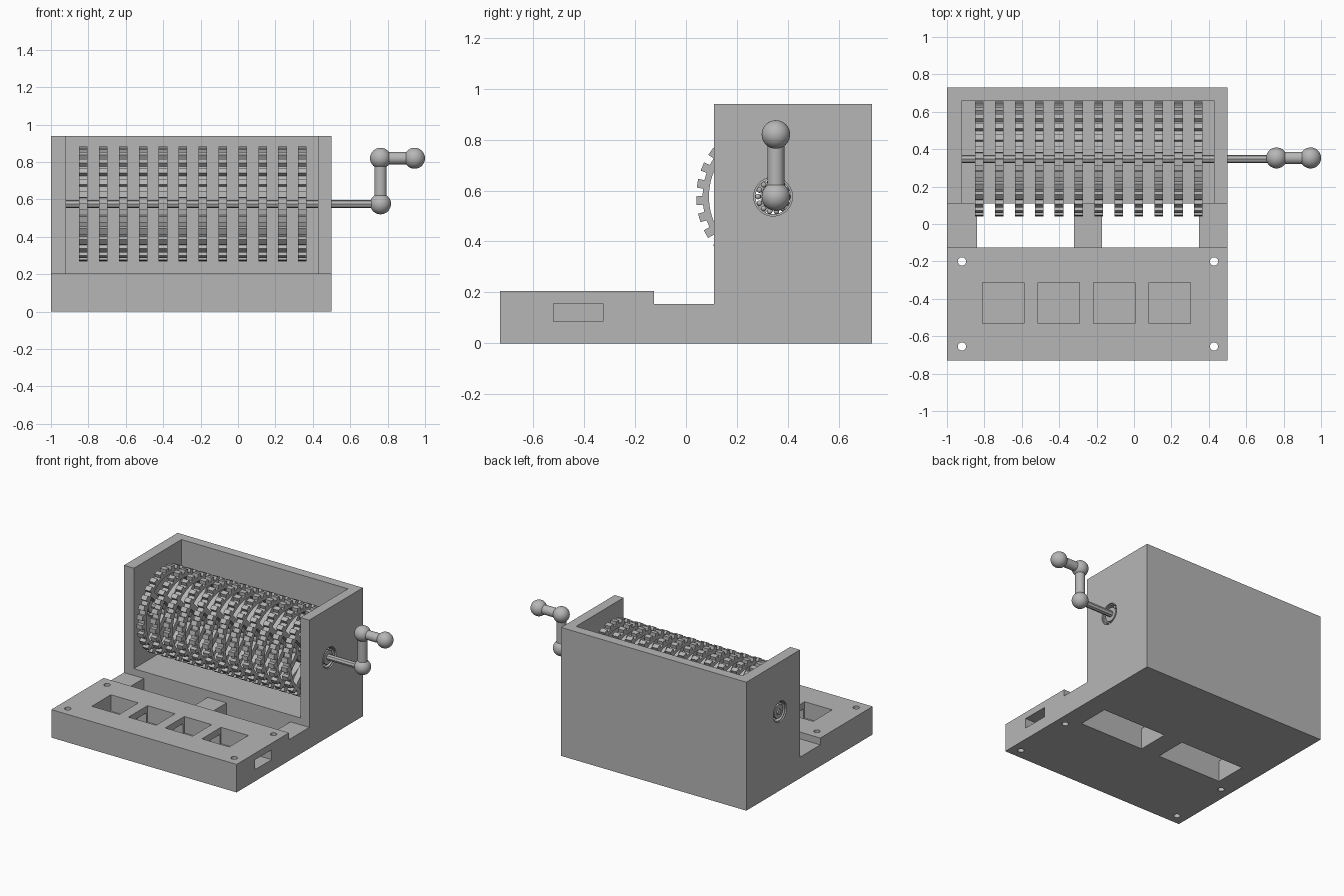
import bpy, bmesh, math
from mathutils import Matrix, Vector

old = bpy.data.objects.get("Cube")
if old:
    bpy.data.objects.remove(old, do_unlink=True)

GREY = (0.47, 0.47, 0.47, 1)
grey = bpy.data.materials.new("plain_grey")
grey.use_nodes = True
grey.diffuse_color = GREY
grey.node_tree.nodes["Principled BSDF"].inputs["Base Color"].default_value = GREY

AXIS_Y, AXIS_Z = 0.347, 0.576


def finish(name, bm, smooth=False):
    bmesh.ops.recalc_face_normals(bm, faces=bm.faces)
    mesh = bpy.data.meshes.new(name)
    bm.to_mesh(mesh)
    bm.free()
    mesh.materials.append(grey)
    ob = bpy.data.objects.new(name, mesh)
    bpy.context.collection.objects.link(ob)
    if smooth:
        bpy.ops.object.select_all(action="DESELECT")
        ob.select_set(True)
        bpy.context.view_layer.objects.active = ob
        bpy.ops.object.shade_smooth_by_angle(angle=math.radians(40))
    return ob


def add_box(bm, lo, hi, turn=Matrix()):
    lo, hi = Vector(lo), Vector(hi)
    size = Matrix.Diagonal((*(hi - lo), 1))
    bmesh.ops.create_cube(bm, size=1, matrix=turn @ Matrix.Translation((lo + hi) / 2) @ size)


def add_rod(bm, a, b, radius, sides=32):
    a, b = Vector(a), Vector(b)
    turn = (b - a).to_track_quat("Z", "Y").to_matrix().to_4x4()
    bmesh.ops.create_cone(bm, cap_ends=True, segments=sides, radius1=radius, radius2=radius,
                          depth=(b - a).length, matrix=Matrix.Translation((a + b) / 2) @ turn)


def add_ring(bm, x0, x1, outer, inner, angles):
    """Flat-sided ring about the x axis; outer holds one radius per angle."""
    loops = []
    for x, radii in ((x0, outer), (x1, outer), (x1, inner), (x0, inner)):
        loops.append([bm.verts.new((x, r * math.cos(a), r * math.sin(a)))
                      for r, a in zip(radii, angles)])
    n = len(angles)
    for k in range(4):
        p, q = loops[k], loops[(k + 1) % 4]
        for i in range(n):
            j = (i + 1) % n
            bm.faces.new((p[i], p[j], q[j], q[i]))


def cut(target, fill):
    bm = bmesh.new()
    fill(bm)
    cutter = finish("cutter", bm)
    cutter.hide_render = True
    mod = target.modifiers.new("cut", "BOOLEAN")
    mod.operation, mod.solver, mod.object = "DIFFERENCE", "EXACT", cutter
    bpy.context.view_layer.objects.active = target
    bpy.ops.object.modifier_apply(modifier=mod.name)
    bpy.data.objects.remove(cutter, do_unlink=True)


# Housing: stepped side profile extruded across the width
bm = bmesh.new()
profile = [(-0.73, 0), (0.73, 0), (0.73, 0.94), (0.11, 0.94),
           (0.11, 0.155), (-0.125, 0.155), (-0.125, 0.205), (-0.73, 0.205)]
face = bm.faces.new([bm.verts.new((-1, y, z)) for y, z in profile])
moved = bmesh.ops.extrude_face_region(bm, geom=[face])["geom"]
bmesh.ops.translate(bm, vec=(1.5, 0, 0),
                    verts=[v for v in moved if isinstance(v, bmesh.types.BMVert)])
housing = finish("housing", bm)

# Drum chamber, open at the top and front
cut(housing, lambda b: add_box(b, (-0.92, 0, 0.205), (0.428, 0.66, 1.2)))


# Two openings through the lower bridge
def bridge_openings(b):
    for x in (-0.84, -0.17):
        add_box(b, (x, -0.125, -0.1), (x + 0.518, 0.11, 0.18))


# Square button pockets in the front deck
def pockets(b):
    for i in range(4):
        x = -0.81 + i * 0.297
        add_box(b, (x, -0.533, 0.085), (x + 0.222, -0.313, 0.3))


# Screw holes at the deck corners
def screw_holes(b):
    for x in (-0.92, 0.428):
        for y in (-0.655, -0.2):
            add_rod(b, (x, y, -0.1), (x, y, 0.3), 0.022, 24)


cut(housing, bridge_openings)
cut(housing, pockets)
cut(housing, lambda b: add_box(b, (-0.7, -0.52, 0.085), (0.6, -0.325, 0.157)))
cut(housing, screw_holes)
cut(housing, lambda b: add_rod(b, (-1.2, AXIS_Y - 0.005, AXIS_Z), (0.7, AXIS_Y - 0.005, AXIS_Z), 0.076, 48))

# Toothed wheels on spokes, repeated along the axle
bm = bmesh.new()
TEETH = 28
angles, outer = [], []
for t in range(TEETH):
    middle = math.pi + math.radians(3) + t * math.tau / TEETH
    for offset, r in ((-0.27, 0.282), (-0.25, 0.307), (0.25, 0.307), (0.27, 0.282)):
        angles.append(middle + offset * math.tau / TEETH)
        outer.append(r)
HALF = 0.023
add_ring(bm, -HALF, HALF, outer, [0.257] * len(angles), angles)
add_rod(bm, (-HALF, 0, 0), (HALF, 0, 0), 0.05)
for k in range(4):
    turn = Matrix.Rotation(math.pi / 4 + k * math.pi / 2, 4, "X")
    add_box(bm, (-HALF * 0.9, -0.02, 0.03), (HALF * 0.9, 0.02, 0.265), turn)
wheels = finish("toothed_wheels", bm)
wheels.location = (-0.827, AXIS_Y, AXIS_Z)
array = wheels.modifiers.new("row", "ARRAY")
array.count = 12
array.use_relative_offset = False
array.use_constant_offset = True
array.constant_offset_displace = (0.1065, 0, 0)

# Ball bearings in both side walls
for side, x0, x1 in (("right", -0.99, -0.93), ("left", 0.438, 0.49)):
    bm = bmesh.new()
    circle = [i * math.tau / 32 for i in range(32)]
    for big, small in ((0.077, 0.069), (0.05, 0.018)):
        add_ring(bm, x0, x1, [big] * 32, [small] * 32, circle)
    for i in range(14):
        a = i * math.tau / 14
        spot = ((x0 + x1) / 2, 0.0595 * math.cos(a), 0.0595 * math.sin(a))
        bmesh.ops.create_icosphere(bm, subdivisions=2, radius=0.011,
                                   matrix=Matrix.Translation(spot))
    bearing = finish(side + "_bearing", bm, smooth=True)
    bearing.location = (0, AXIS_Y - 0.005, AXIS_Z)

# Axle through the drum
bm = bmesh.new()
add_rod(bm, (-1, AXIS_Y, AXIS_Z), (0.762, AXIS_Y, AXIS_Z), 0.022, 8)
finish("axle", bm)

# Crank: arm and handle joined by round knobs
elbow, corner, tip = [Vector(p) for p in
                      ((0.762, 0.353, 0.576), (0.762, 0.353, 0.82), (0.944, 0.353, 0.82))]
bm = bmesh.new()
add_rod(bm, elbow, corner, 0.033)
finish("crank_arm", bm, smooth=True)
bm = bmesh.new()
add_rod(bm, corner, tip, 0.033)
finish("crank_handle", bm, smooth=True)
for name, p in (("elbow_knob", elbow), ("corner_knob", corner), ("handle_knob", tip)):
    bm = bmesh.new()
    bmesh.ops.create_uvsphere(bm, u_segments=32, v_segments=16, radius=0.056,
                              matrix=Matrix.Translation(p))
    finish(name, bm, smooth=True)
